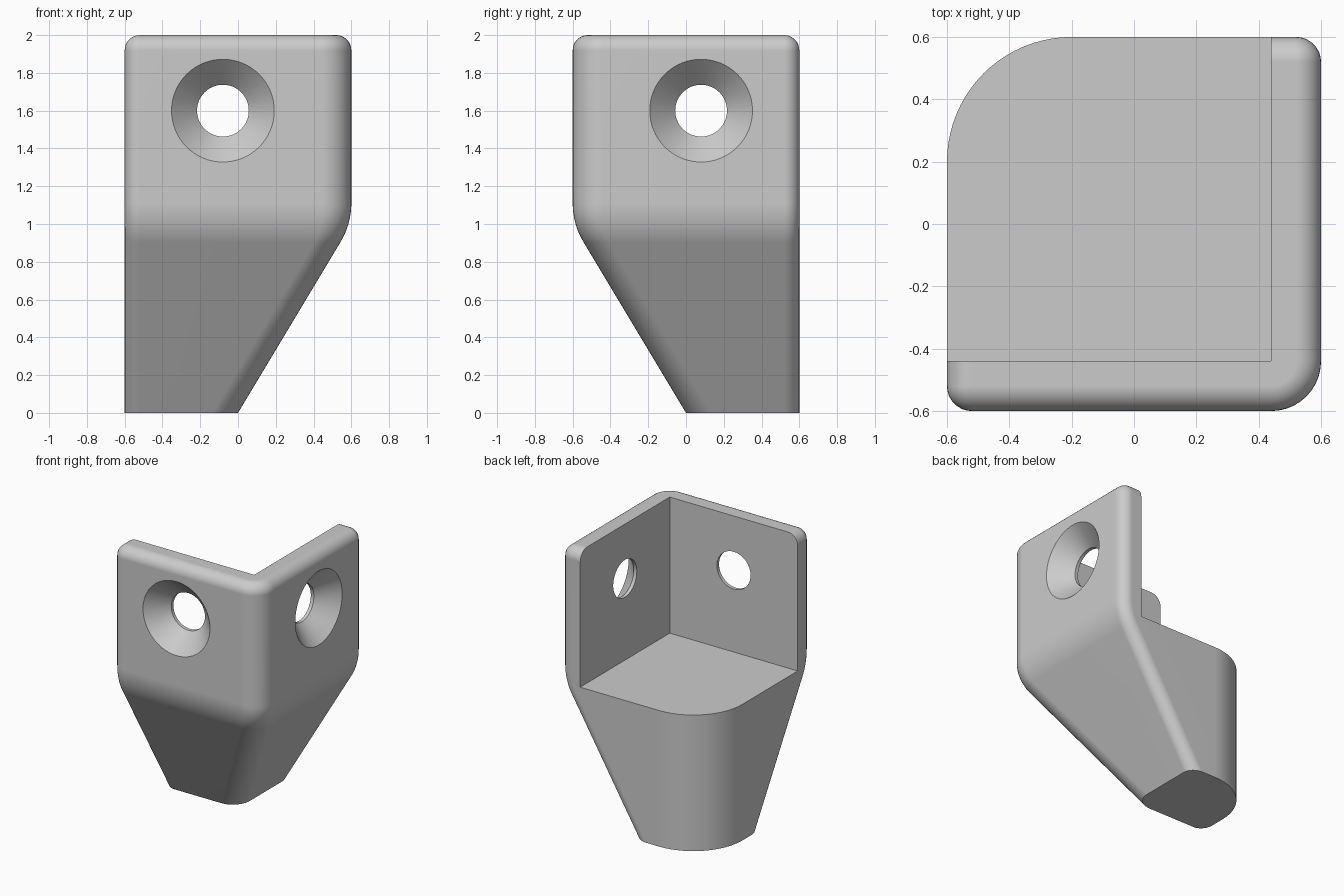
import bpy, bmesh
from math import sin, cos, tan, atan, pi, radians
from mathutils import Matrix

if "Cube" in bpy.data.objects:
    bpy.data.objects.remove(bpy.data.objects["Cube"], do_unlink=True)

HALF, WALL, SHELF, TOP = 0.6, 0.16, 1.0, 2.0
EDGE, BACK, BEND = 0.08, 0.4, 0.4      # small edge, back corner and bend radii
CORNER_TOP, CORNER_LOW = 0.16, 0.137   # outer corner radius, upright and sloped
SLOPE = atan(HALF / SHELF)

grey = bpy.data.materials.new("plain grey")
grey.use_nodes = True
grey.diffuse_color = (0.6, 0.6, 0.6, 1)
grey.node_tree.nodes["Principled BSDF"].inputs["Base Color"].default_value = (0.6, 0.6, 0.6, 1)


def make_object(name, bm):
    bmesh.ops.recalc_face_normals(bm, faces=bm.faces)
    mesh = bpy.data.meshes.new(name)
    bm.to_mesh(mesh)
    bm.free()
    mesh.materials.append(grey)
    obj = bpy.data.objects.new(name, mesh)
    bpy.context.collection.objects.link(obj)
    return obj


def section(z, reach, corner, lean=0.0, inset=0.0):
    """Horizontal outline with four rounded corners, counter-clockwise."""
    low, high = -HALF + inset, HALF - inset
    small = max(EDGE - inset, 0.002)
    long = small / cos(lean)
    back = BACK - inset
    corners = [(reach, -reach, corner, corner, 1, -1, 10),
               (reach, high, long, small, 1, 1, 8),
               (low, high, back, back, -1, 1, 20),
               (low, -reach, small, long, -1, -1, 8)]
    points = []
    for k, (x, y, rx, ry, sx, sy, steps) in enumerate(corners):
        for i in range(steps + 1):
            a = (k - 1 + i / steps) * pi / 2
            points.append((x - sx * rx + rx * cos(a), y - sy * ry + ry * sin(a), z))
    return points


# Outer body: foot, slope, rounded bend, upright walls, rounded top rim
rings = [section(0, 0, CORNER_LOW, SLOPE)]
bend_z = SHELF + BEND * tan(SLOPE / 2)
for i in range(12, -1, -1):
    t = SLOPE * i / 12
    corner = CORNER_TOP + (CORNER_LOW - CORNER_TOP) * i / 12
    rings.append(section(bend_z - BEND * sin(t), HALF - BEND + BEND * cos(t), corner, t))
for i in range(9):
    t = pi / 2 * i / 8
    inset = EDGE * (1 - cos(t))
    rings.append(section(TOP - EDGE + EDGE * sin(t), HALF - inset, CORNER_TOP - inset, 0, inset))

bm = bmesh.new()
loops = [[bm.verts.new(p) for p in ring] for ring in rings]
for lower, upper in zip(loops, loops[1:]):
    for i in range(len(lower)):
        j = (i + 1) % len(lower)
        bm.faces.new((lower[i], lower[j], upper[j], upper[i]))
bm.faces.new(loops[0][::-1])
bm.faces.new(loops[-1])
bracket = make_object("corner_bracket_foot", bm)

# Open space above the shelf, behind the two walls
bm = bmesh.new()
inner = HALF - WALL
bmesh.ops.create_cube(bm, size=2, matrix=Matrix.Translation((inner - 1, 1 - inner, SHELF + 1)))
cutters = [make_object("shelf_cutter", bm)]


# Countersunk screw holes, one through each wall
def screw_cutter(name, turn):
    bm = bmesh.new()
    profile = [(0, -0.05), (0.322, -0.05), (0.137, 0.135), (0.137, 0.3), (0, 0.3)]
    verts = [bm.verts.new((r, 0, d)) for r, d in profile]
    edges = [bm.edges.new(pair) for pair in zip(verts, verts[1:])]
    bmesh.ops.spin(bm, geom=verts + edges, cent=(0, 0, 0), axis=(0, 0, 1),
                   angle=2 * pi, steps=64)
    bmesh.ops.remove_doubles(bm, verts=bm.verts, dist=0.0005)
    place = Matrix.Translation((-0.08, -HALF, 1.6)) @ Matrix.Rotation(radians(-90), 4, 'X')
    bmesh.ops.transform(bm, matrix=Matrix.Rotation(turn, 4, 'Z') @ place, verts=bm.verts)
    # The side hole mirrors the front one about the outer corner
    if turn:
        bmesh.ops.translate(bm, vec=(0, 0.16, 0), verts=bm.verts)
    return make_object(name, bm)


cutters.append(screw_cutter("front_hole_cutter", 0))
cutters.append(screw_cutter("side_hole_cutter", pi / 2))

# Cut, then smooth the rounded areas
bpy.ops.object.select_all(action='DESELECT')
bpy.context.view_layer.objects.active = bracket
bracket.select_set(True)
for cutter in cutters:
    cutter.hide_render = True
    mod = bracket.modifiers.new(cutter.name, 'BOOLEAN')
    mod.operation = 'DIFFERENCE'
    mod.solver = 'EXACT'
    mod.object = cutter
    bpy.ops.object.modifier_apply(modifier=mod.name)
    bpy.data.objects.remove(cutter, do_unlink=True)
bpy.ops.object.shade_smooth_by_angle(angle=radians(25))
weighted = bracket.modifiers.new("clean_flats", 'WEIGHTED_NORMAL')
weighted.keep_sharp = True
